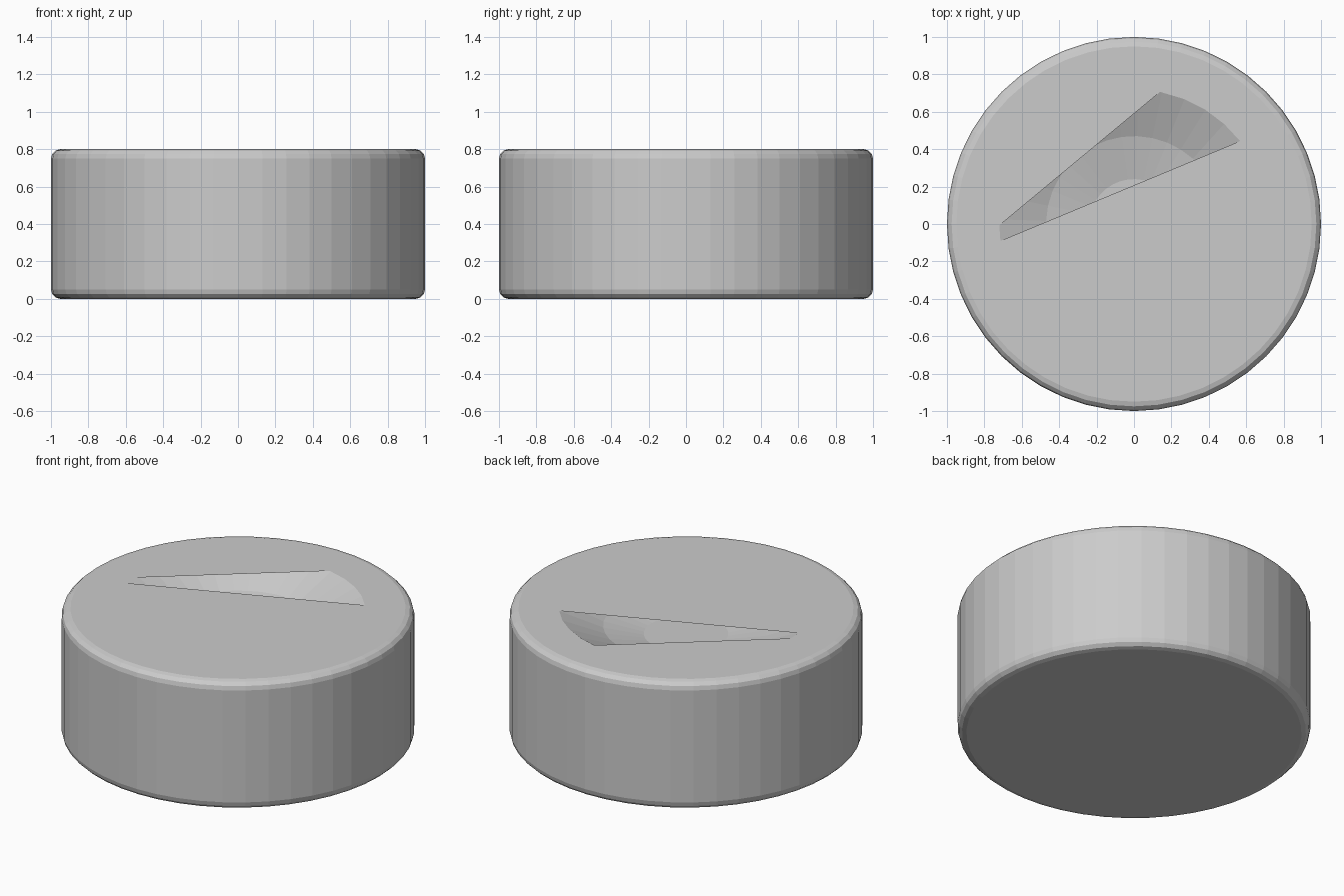
import bpy, bmesh
from math import sin, cos, pi, radians

if "Cube" in bpy.data.objects:
    bpy.data.objects.remove(bpy.data.objects["Cube"])

HEIGHT, RADIUS, BEVEL = 0.8, 1.0, 0.05


def finish(bm, name):
    mesh = bpy.data.meshes.new(name)
    bm.to_mesh(mesh)
    bm.free()
    obj = bpy.data.objects.new(name, mesh)
    bpy.context.collection.objects.link(obj)
    return obj


def lathe(bm, profile, segments, start=0.0):
    """Revolve (r, z) points about z; returns the rings of vertices."""
    rings = []
    for r, z in profile:
        rings.append([bm.verts.new((r * cos(start + 2 * pi * i / segments),
                                    r * sin(start + 2 * pi * i / segments), z))
                      for i in range(segments)])
    for a, b in zip(rings, rings[1:]):
        for i in range(segments):
            j = (i + 1) % segments
            bm.faces.new((a[i], a[j], b[j], b[i]))
    return rings


# rounded disc body, its top face pierced by a tapering slot
arc = [(BEVEL * sin(pi / 2 * k / 3), BEVEL * cos(pi / 2 * k / 3)) for k in range(4)]
inner = RADIUS - BEVEL
profile = [(inner + x, BEVEL - y) for x, y in arc]
profile += [(inner + x, HEIGHT - BEVEL + y) for x, y in reversed(arc)]
bm = bmesh.new()
rings = lathe(bm, profile, 48)
bm.faces.new(list(reversed(rings[0])))

slot_angles = (38, 48, 58, 68, 78.8, 180.6, 187.2)
slot = [bm.verts.new((0.72 * cos(radians(a)), 0.72 * sin(radians(a)), HEIGHT))
        for a in slot_angles]
slot_edges = [bm.edges.new((slot[i - 1], slot[i])) for i in range(len(slot))]
top = rings[-1]
rim_edges = [bm.edges.get((top[i - 1], top[i])) for i in range(len(top))]
fill = bmesh.ops.triangle_fill(bm, edges=rim_edges + slot_edges,
                               use_beauty=True, normal=(0, 0, 1))
for f in fill["geom"]:
    if isinstance(f, bmesh.types.BMFace):
        f.normal_update()
        if f.normal.z < 0:
            f.normal_flip()
finish(bm, "disc_body")

# shallow dished bowl seen through the slot
bm = bmesh.new()
bowl = lathe(bm, [(0.24, HEIGHT - 0.16), (0.47, HEIGHT - 0.11), (0.722, HEIGHT)],
             36, radians(8))
bm.faces.new(bowl[0])
for f in bm.faces:
    f.normal_update()
    if f.normal.z < 0:
        f.normal_flip()
finish(bm, "dished_bowl")
